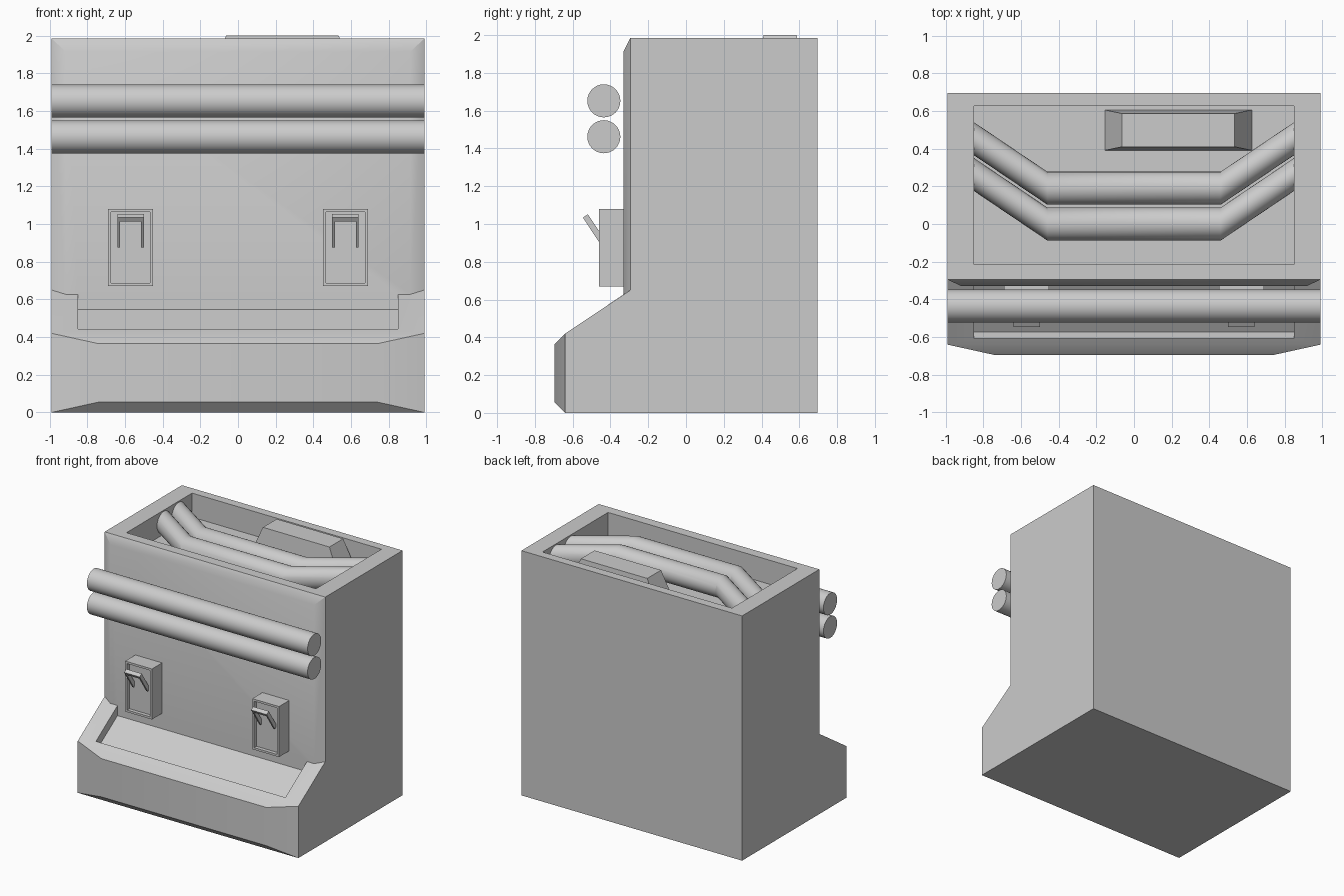
import bpy, bmesh
from math import sin, cos, pi, radians
from mathutils import Vector

if "Cube" in bpy.data.objects:
    bpy.data.objects.remove(bpy.data.objects["Cube"])


def finish(name, bm, smooth=False):
    bmesh.ops.recalc_face_normals(bm, faces=bm.faces[:])
    me = bpy.data.meshes.new(name)
    bm.to_mesh(me)
    bm.free()
    ob = bpy.data.objects.new(name, me)
    bpy.context.collection.objects.link(ob)
    if smooth:
        bpy.ops.object.select_all(action='DESELECT')
        ob.select_set(True)
        bpy.context.view_layer.objects.active = ob
        bpy.ops.object.shade_smooth_by_angle(angle=radians(30))
    return ob


def pipe(name, path, r=0.0875, n=32):
    """Round pipe running along x; sections stay in the YZ plane."""
    bm = bmesh.new()
    rings = [[bm.verts.new((x, y + r * cos(2 * pi * i / n), z + r * sin(2 * pi * i / n)))
              for i in range(n)] for x, y, z in path]
    for a, b in zip(rings, rings[1:]):
        for i in range(n):
            j = (i + 1) % n
            bm.faces.new((a[i], a[j], b[j], b[i]))
    bm.faces.new(rings[0])
    bm.faces.new(rings[-1])
    return finish(name, bm, True)


def box(size, centre, taper=(1, 1)):
    bm = bmesh.new()
    bmesh.ops.create_cube(bm, size=1)
    for v in bm.verts:
        t = taper if v.co.z > 0 else (1, 1)
        v.co = Vector((v.co.x * size[0] * t[0], v.co.y * size[1] * t[1],
                       v.co.z * size[2])) + Vector(centre)
    return bm


# Cabinet: named points of the right half, mirrored in x
FLOOR = 1.79
P = {
    'A': (.99, .695, 0), 'B': (.99, .695, 1.985),                # back
    'C': (.99, -.295, 1.985), 'D': (.99, -.295, .65),            # front corner
    'E': (.99, -.64, .42), 'F': (.99, -.64, 0),                  # base front corner
    'G': (.915, -.33, 1.915), 'H': (.915, -.33, .627),           # front panel
    'I': (.85, -.33, .627), 'J': (.85, -.33, .545),              # tray back
    'K': (.85, -.572, .385), 'L': (.85, -.607, .442),            # tray front
    'M': (.74, -.695, .365), 'N': (.74, -.695, .055),            # base plate
    'P': (.85, -.215, 1.985), 'Q': (.85, .625, 1.985),           # top opening
    'R': (.85, -.215, FLOOR), 'S': (.85, .625, FLOOR),           # opening floor
}
bm = bmesh.new()
right = {k: bm.verts.new(p) for k, p in P.items()}
left = {k: bm.verts.new((-p[0], p[1], p[2])) for k, p in P.items()}
for f in "ABCDEF CGHD DHILE IJKL EFNM BCPQ PQSR".split():        # side faces
    for half in (right, left):
        bm.faces.new([half[k] for k in f])
for f in "AB BQ QS SR RP PC CG GHIJ JK KL LE EM MN NF FA".split():  # faces spanning both halves
    bm.faces.new([right[k] for k in f] + [left[k] for k in reversed(f)])
finish("cabinet", bm, True)

# Front pipes
for i, z in enumerate((1.652, 1.462)):
    pipe(f"front_pipe_{i + 1}", [(-.99, -.435, z), (.99, -.435, z)])

# Bent pipes and tapered block in the top opening
for i, y in enumerate((0.0, .19)):
    z = 1.888
    pipe(f"top_pipe_{i + 1}", [(-.85, y + .263, z), (-.46, y, z), (.46, y, z), (.85, y + .263, z)])
finish("top_block", box((.78, .215, 2 - FLOOR), (.235, .498, (2 + FLOOR) / 2), (.765, .82)))

# Switch boxes with recessed fronts and tilted U-shaped levers
U = [(-.07, 0), (-.07, 1), (.07, 1), (.07, 0), (.056, 0), (.056, .86), (-.056, .86), (-.056, 0)]
low, tip = Vector((0, -.428, .885)), Vector((0, -.533, 1.043))
thick = Vector((0, tip.z - low.z, low.y - tip.y)).normalized() * .032
for side, x in (("left", -.57), ("right", .57)):
    bm = box((.24, .14, .41), (x, -.39, .875))
    bm.normal_update()
    front = [f for f in bm.faces if f.normal.y < -.9]
    bmesh.ops.inset_individual(bm, faces=front, thickness=.024)
    rim = bmesh.ops.extrude_discrete_faces(bm, faces=front)['faces']
    bmesh.ops.translate(bm, verts=rim[0].verts[:], vec=(0, .03, 0))
    finish("switch_box_" + side, bm)

    bm = bmesh.new()
    a, b = [[bm.verts.new(low.lerp(tip, t) + Vector((x + u, 0, 0)) + thick * s) for u, t in U]
            for s in (-.5, .5)]
    for i in range(8):
        j = (i + 1) % 8
        bm.faces.new((a[i], a[j], b[j], b[i]))
    bm.faces.new(a)
    bm.faces.new(b)
    finish("switch_lever_" + side, bm)
